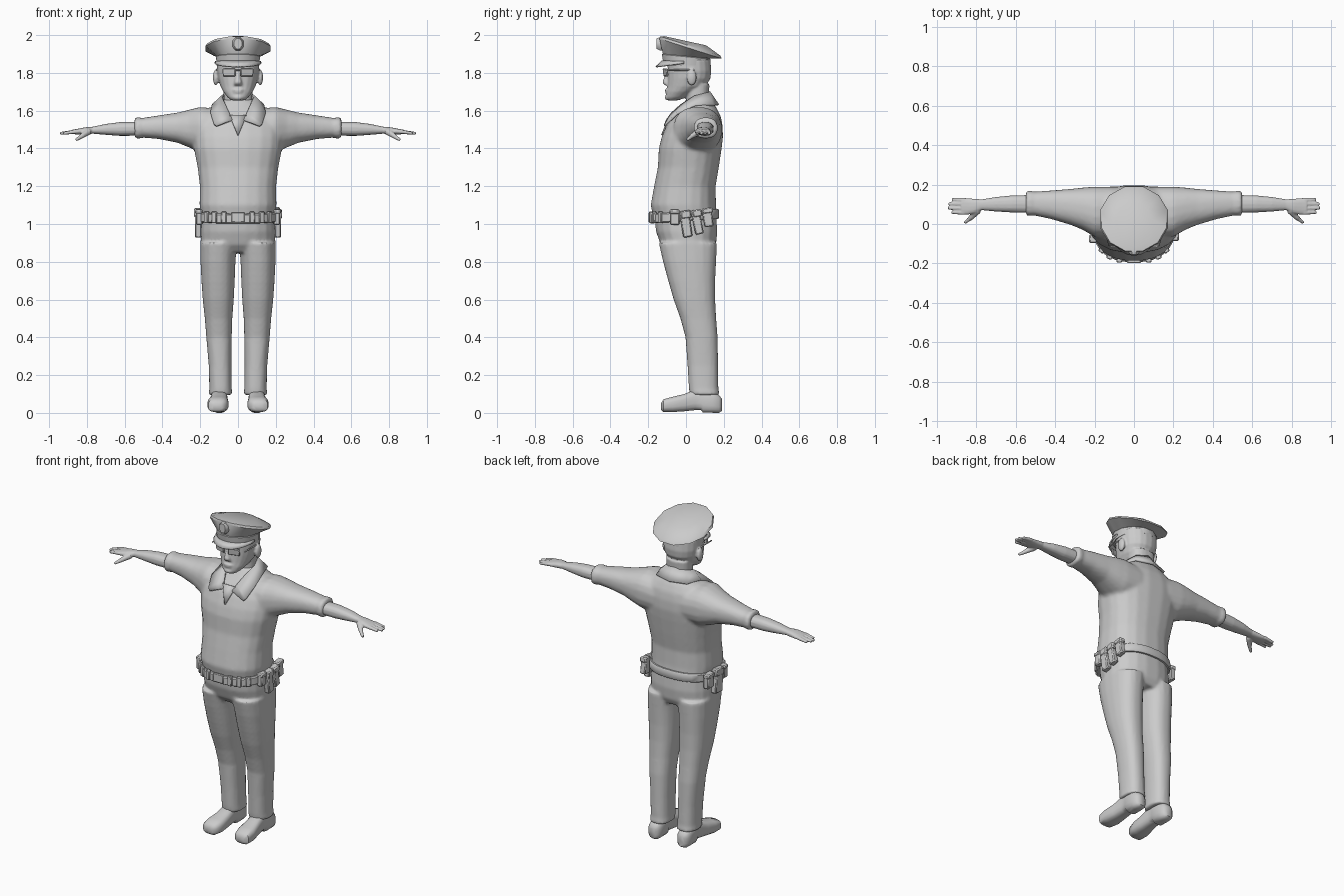
import bpy, bmesh, math
from mathutils import Vector, Matrix

grey = bpy.data.materials.new("light_grey")
grey.diffuse_color = (0.6, 0.6, 0.6, 1)


def make(name, bm, voxel=0, smooth=0, angle=40, solid=0, bevel=0):
    """Turn a bmesh into an object, optionally fused, softened or thickened."""
    bmesh.ops.recalc_face_normals(bm, faces=bm.faces)
    me = bpy.data.meshes.new(name)
    bm.to_mesh(me)
    bm.free()
    me.materials.append(grey)
    ob = bpy.data.objects.new(name, me)
    bpy.context.collection.objects.link(ob)
    bpy.ops.object.select_all(action='DESELECT')
    ob.select_set(True)
    bpy.context.view_layer.objects.active = ob
    bpy.ops.object.shade_smooth_by_angle(angle=math.radians(angle))
    if solid:
        m = ob.modifiers.new("thickness", 'SOLIDIFY')
        m.thickness, m.offset = solid, 0
    if bevel:
        m = ob.modifiers.new("bevel", 'BEVEL')
        m.width, m.segments = bevel, 1
    if voxel:
        m = ob.modifiers.new("fuse", 'REMESH')
        m.mode, m.voxel_size, m.use_smooth_shade = 'VOXEL', voxel, True
        m = ob.modifiers.new("soften", 'SMOOTH')
        m.iterations, m.factor = smooth, 0.5
    return ob


def loft(bm, secs, axis='z', n=20, p=2.4, mirror=False):
    """Skin sections (t, u0, u1, v0, v1[, slope]) of rounded-box outline."""
    for side in ((1, -1) if mirror else (1,)):
        rings = []
        for t, u0, u1, v0, v1, *s in secs:
            ring = []
            for i in range(n):
                a = 2 * math.pi * (i + 0.5) / n
                c, d = math.cos(a), math.sin(a)
                u = (u0 + u1) / 2 + (u1 - u0) / 2 * math.copysign(abs(c) ** (2 / p), c)
                dv = (v1 - v0) / 2 * math.copysign(abs(d) ** (2 / p), d)
                v = (v0 + v1) / 2 + dv
                w = t + (s[0] * dv if s else 0)
                x, y, z = {'z': (u, v, w), 'x': (w, u, v), 'y': (u, w, v)}[axis]
                ring.append(bm.verts.new((side * x, y, z)))
            rings.append(ring)
        for a, b in zip(rings, rings[1:]):
            for i in range(n):
                j = (i + 1) % n
                bm.faces.new((a[i], a[j], b[j], b[i]))
        bm.faces.new(rings[0])
        bm.faces.new(rings[-1])


def sym(t, x, y0, y1, *s):
    return (t, -x, x, y0, y1, *s)


def rod(bm, a, b, r1, r2, mirror=True):
    for side in ((1, -1) if mirror else (1,)):
        p, q = (Vector((side * v[0], v[1], v[2])) for v in (a, b))
        rot = (q - p).to_track_quat('Z', 'Y').to_matrix().to_4x4()
        bmesh.ops.create_cone(bm, cap_ends=True, segments=10, radius1=r1, radius2=r2,
                              depth=(q - p).length,
                              matrix=Matrix.Translation((p + q) / 2) @ rot)


def ball(bm, loc, size):
    bmesh.ops.create_uvsphere(bm, u_segments=14, v_segments=10, radius=1,
                              matrix=Matrix.Translation(loc) @ Matrix.Diagonal((*size, 1)))


def box(bm, loc, size, tilt=0, turn=0):
    bmesh.ops.create_cube(bm, size=1, matrix=Matrix.Translation(loc)
                          @ Matrix.Rotation(turn, 4, 'Z') @ Matrix.Rotation(tilt, 4, 'X')
                          @ Matrix.Diagonal((*size, 1)))


def strip(bm, pairs):
    rows = [[bm.verts.new(p) for p in pair] for pair in pairs]
    for a, b in zip(rows, rows[1:]):
        bm.faces.new((a[0], a[1], b[1], b[0]))


# shirt: torso and short sleeves fused together
bm = bmesh.new()
loft(bm, [sym(1.045, .198, -.175, .165, .05), sym(1.1, .205, -.188, .16), sym(1.2, .203, -.17, .158),
          sym(1.3, .215, -.15, .175), sym(1.4, .235, -.145, .19), sym(1.46, .24, -.13, .197),
          sym(1.52, .235, -.105, .195), sym(1.57, .205, -.075, .185), sym(1.61, .155, -.04, .165),
          sym(1.64, .11, -.015, .145), sym(1.66, .085, 0, .13)])
loft(bm, [(.1, -.07, .19, 1.38, 1.61), (.2, -.065, .19, 1.38, 1.62), (.26, -.03, .185, 1.405, 1.605),
          (.32, -.005, .178, 1.43, 1.59), (.42, .025, .17, 1.45, 1.575), (.515, .045, .163, 1.458, 1.56),
          (.518, .04, .168, 1.452, 1.564), (.548, .042, .168, 1.452, 1.564)], 'x', mirror=True)
make("shirt", bm, .011, 3)

# collar wrapped round the neck with two pointed flaps
half = [((0, .122, 1.70), (0, .17, 1.63)), ((.065, .1, 1.69), (.105, .14, 1.63)),
        ((.085, .045, 1.675), (.135, .05, 1.628)), ((.065, -.025, 1.63), (.145, -.045, 1.585)),
        ((.045, -.075, 1.585), (.128, -.105, 1.53)), ((.03, -.1, 1.55), (.115, -.113, 1.518))]
flip = [tuple((-x, y, z) for x, y, z in pair) for pair in half[:0:-1]]
bm = bmesh.new()
strip(bm, flip + half)
make("collar", bm, solid=.012)
bm = bmesh.new()
strip(bm, [((-.045, -.086, 1.575), (-.002, -.128, 1.47)), ((.045, -.086, 1.575), (.002, -.128, 1.47))])
make("neck_opening", bm, solid=.008)

# trousers: hips and legs fused
bm = bmesh.new()
loft(bm, [sym(.85, .185, -.1, .14), sym(.89, .198, -.135, .16), sym(.96, .2, -.16, .167),
          sym(1.06, .195, -.17, .16)])
loft(bm, [(.095, .03, .155, .02, .178), (.13, .033, .152, .015, .172), (.25, .035, .155, .008, .17),
          (.4, .033, .168, -.003, .168), (.5, .03, .176, -.03, .16), (.6, .022, .187, -.066, .155),
          (.7, .017, .194, -.095, .155), (.8, .013, .199, -.122, .16), (.9, .005, .2, -.145, .165)],
     mirror=True)
make("trousers", bm, .01, 3)

# shoes
bm = bmesh.new()
loft(bm, [(-.132, .085, .135, .015, .05), (-.12, .062, .158, .005, .072), (-.07, .05, .162, .004, .086),
          (-.01, .053, .15, .008, .1), (.05, .056, .142, .014, .125), (.08, .058, .14, .014, .125),
          (.09, .055, .143, 0, .125), (.14, .056, .142, 0, .115), (.175, .062, .137, 0, .095),
          (.19, .08, .12, .01, .075)], 'y', 16, 3, True)
make("shoes", bm, angle=50)

# bare forearms, hands, fingers and thumbs
bm = bmesh.new()
loft(bm, [(.5, .055, .148, 1.468, 1.542), (.62, .058, .145, 1.466, 1.54), (.7, .063, .137, 1.472, 1.53),
          (.77, .07, .125, 1.478, 1.515), (.81, .052, .128, 1.474, 1.512), (.85, .046, .132, 1.474, 1.504),
          (.875, .05, .13, 1.476, 1.5)], 'x', 14, mirror=True)
for y, tip in ((.057, .925), (.079, .942), (.101, .94), (.122, .922)):
    rod(bm, (.86, y, 1.489), (tip, y + .002, 1.48), .0115, .008)
rod(bm, (.79, .07, 1.49), (.828, .03, 1.465), .019, .013)
rod(bm, (.822, .035, 1.468), (.858, .006, 1.445), .013, .008)
make("arms", bm, .005, 2)

# head with neck, nose, lips, brow and ears
bm = bmesh.new()
loft(bm, [sym(1.56, .08, -.02, .12), sym(1.64, .075, 0, .118), sym(1.74, .078, 0, .125)])
loft(bm, [sym(1.655, .035, -.1, -.04), sym(1.67, .055, -.107, 0), sym(1.7, .078, -.104, .05),
          sym(1.73, .094, -.1, .105), sym(1.77, .106, -.098, .13), sym(1.81, .112, -.097, .135),
          sym(1.87, .112, -.1, .13)], p=2.2)
loft(bm, [sym(1.735, .024, -.115, -.07), sym(1.75, .022, -.127, -.07), sym(1.785, .013, -.113, -.07),
          sym(1.81, .012, -.102, -.07)], n=8)
ball(bm, (0, -.1, 1.709), (.032, .012, .006))
ball(bm, (0, -.099, 1.697), (.027, .012, .006))
ball(bm, (0, -.093, 1.67), (.03, .02, .016))
for s in (-1, 1):
    ball(bm, (s * .118, .03, 1.775), (.015, .026, .042))
make("head", bm, .006, 2)

# sunglasses: lenses, bridge and side arms
bm = bmesh.new()
for s in (-1, 1):
    box(bm, (s * .047, -.108, 1.803), (.07, .01, .042), .12, s * .28)
    box(bm, (s * .112, -.025, 1.815), (.008, .14, .01))
box(bm, (0, -.115, 1.815), (.035, .01, .008))
make("sunglasses", bm, bevel=.004)

# peaked cap: band, flared crown and tilted top
bm = bmesh.new()
loft(bm, [sym(1.838, .117, -.122, .135), sym(1.885, .12, -.132, .135, -.1), sym(1.888, .116, -.127, .132, -.1),
          sym(1.928, .178, -.146, .196, -.32), sym(1.942, .17, -.142, .188, -.32),
          sym(1.97, .095, -.118, .11, -.22)], n=12, p=2)
make("cap", bm, angle=35)
bm = bmesh.new()
pairs = []
for i in range(13):
    a = math.pi * i / 12
    c, s = math.cos(a), math.sin(a)
    pairs.append(((.116 * c, -.01 - .115 * s, 1.862), (.122 * c, -.01 - .148 * s, 1.85 - .018 * s)))
strip(bm, pairs)
make("cap_visor", bm, solid=.008)
bm = bmesh.new()
loft(bm, [(-.155, -.022, .022, 1.925, 1.985), (-.138, -.032, .032, 1.915, 1.992),
          (-.11, -.032, .032, 1.915, 1.985)], 'y', 8, 2)
make("cap_badge", bm)

# belt with buckle
bm = bmesh.new()
loft(bm, [sym(1.015, .204, -.188, .172, .07), sym(1.02, .21, -.194, .176, .07),
          sym(1.06, .21, -.194, .176, .07), sym(1.066, .204, -.188, .172, .07)], n=24)
make("belt", bm)
bm = bmesh.new()
box(bm, (0, -.19, 1.035), (.07, .016, .054))
for s in (-1, 1):
    for x, y, turn in ((.075, -.185, .08), (.125, -.168, .4), (.165, -.135, .75)):
        box(bm, (s * x, y, 1.035), (.028, .02, .06), 0, s * turn)
make("buckle_and_keepers", bm, bevel=.004)

# pouches and holster hanging at the hips
bm = bmesh.new()
for x, y, z, sy, sz, tilt in ((.205, -.06, 1.035, .05, .08, 0), (.21, 0, 1.0, .05, .14, .15),
                              (.21, .06, 1.01, .045, .13, .2), (.2, .115, 1.035, .05, .1, .15),
                              (-.21, -.01, 1.005, .07, .15, .1), (-.205, .07, 1.03, .06, .09, 0),
                              (-.205, -.075, 1.035, .04, .08, 0)):
    box(bm, (x, y, z), (.036, sy, sz), tilt)
    box(bm, (x * 1.01, y, z + sz * .36), (.04, sy * 1.08, sz * .3), tilt)
make("belt_pouches", bm, bevel=.006)
